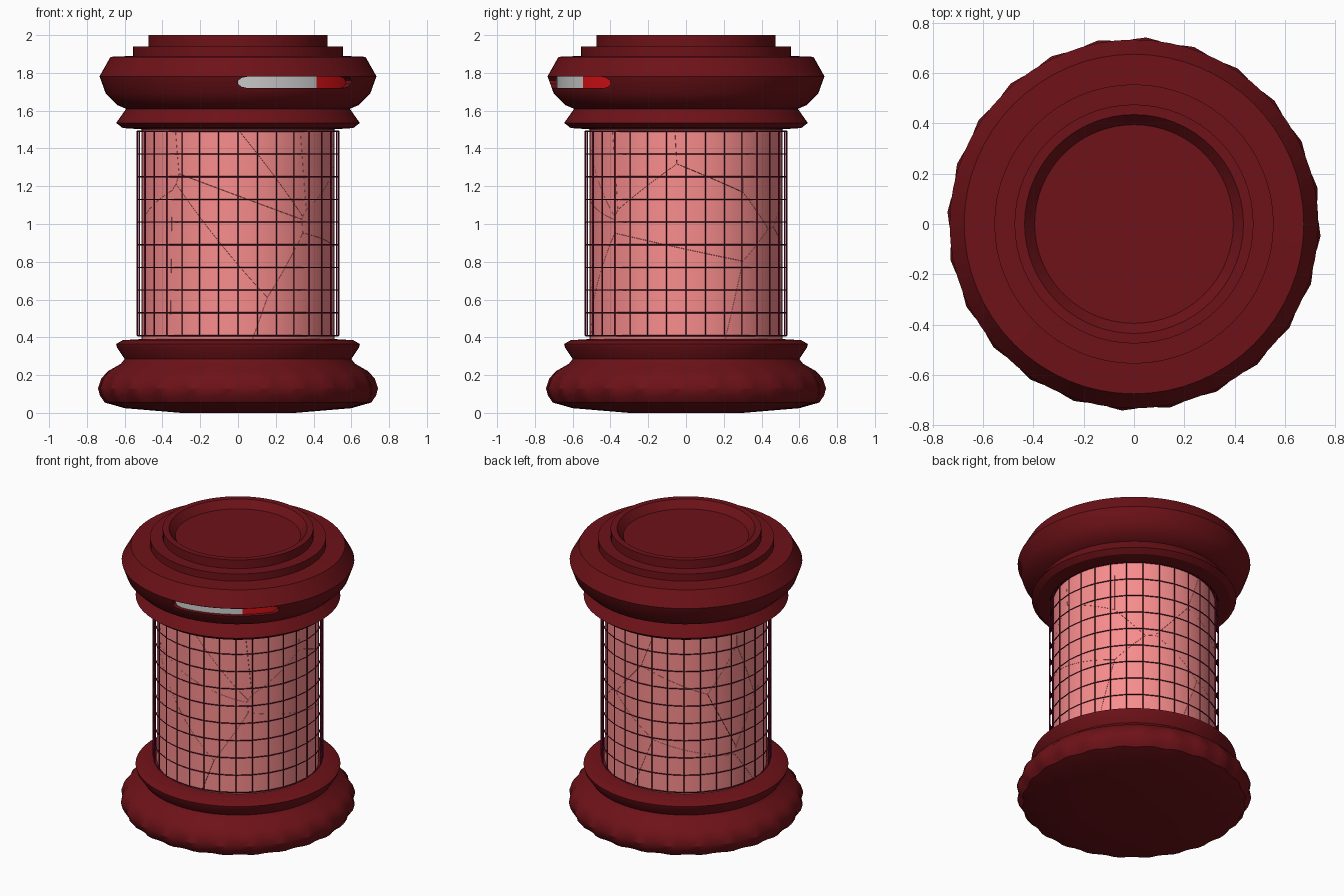
import bpy, bmesh, math, random
from mathutils import Vector

if "Cube" in bpy.data.objects:
    bpy.data.objects.remove(bpy.data.objects["Cube"])


def material(name, rgb):
    m = bpy.data.materials.new(name)
    m.diffuse_color = (*rgb, 1)
    m.use_nodes = True
    m.node_tree.nodes["Principled BSDF"].inputs["Base Color"].default_value = m.diffuse_color
    return m


DARK = material("dark_red", (0.155, 0.006, 0.009))
GLASS = material("pink_glass", (0.95, 0.265, 0.265))
WIRE = material("wire_purple", (0.16, 0.006, 0.03))
RED = material("bright_red", (0.65, 0.005, 0.007))
GREY = material("light_grey", (0.55, 0.55, 0.55))


def make(name, bm, mat):
    me = bpy.data.meshes.new(name)
    bmesh.ops.recalc_face_normals(bm, faces=bm.faces)
    bm.to_mesh(me)
    bm.free()
    ob = bpy.data.objects.new(name, me)
    bpy.context.collection.objects.link(ob)
    me.materials.append(mat)
    return ob


def activate(ob):
    bpy.ops.object.select_all(action='DESELECT')
    ob.select_set(True)
    bpy.context.view_layer.objects.active = ob


def smooth(ob, angle=30):
    activate(ob)
    bpy.ops.object.shade_smooth_by_angle(angle=math.radians(angle))


def lathe(name, profile, n, mat, lobe=None, caps=True):
    """Turn (radius, z) points round z; lobe(z) gives the scallop depth."""
    bm = bmesh.new()
    rings = []
    for r, z in profile:
        ring = []
        for i in range(n):
            a = math.tau * i / n
            rr = r + (lobe(z) * math.cos(24 * a + 12 * z) if lobe else 0)
            ring.append(bm.verts.new((rr * math.cos(a), rr * math.sin(a), z)))
        rings.append(ring)
    for lo, hi in zip(rings, rings[1:]):
        for i in range(n):
            j = (i + 1) % n
            bm.faces.new((lo[i], lo[j], hi[j], hi[i]))
    if caps:
        bm.faces.new(rings[0])
        bm.faces.new(rings[-1])
    return make(name, bm, mat)


def arc_block(name, a0, a1, r0, r1, z0, z1, tip0, tip1, mat):
    """Curved bar; tip0 / tip1 are the angles over which its ends taper."""
    bm = bmesh.new()
    angles = [a0, a0 + tip0 * 0.4, a0 + tip0] if tip0 else [a0]
    last = [a1 - tip1, a1 - tip1 * 0.4, a1] if tip1 else [a1]
    start, end = angles[-1], last[0]
    angles += [start + (end - start) * k / 8 for k in range(1, 8)] + last
    mid, half = (z0 + z1) / 2, (z1 - z0) / 2
    rows = []
    for k, deg in enumerate(angles):
        h = half
        if tip0 and k < 2:
            h *= (0.3, 0.8)[k]
        if tip1 and k > len(angles) - 3:
            h *= (0.3, 0.8)[len(angles) - 1 - k]
        c, s = math.cos(math.radians(deg)), math.sin(math.radians(deg))
        rows.append([bm.verts.new((r * c, r * s, mid + dz)) for r, dz in
                     ((r0, -h), (r1, -h), (r1, h), (r0, h))])
    for p, q in zip(rows, rows[1:]):
        for i in range(4):
            j = (i + 1) % 4
            bm.faces.new((p[i], p[j], q[j], q[i]))
    bm.faces.new(rows[0])
    bm.faces.new(rows[-1])
    return make(name, bm, mat)


# Base with softly scalloped bulge
base = lathe("base", [(0.3, 0.0), (0.6, 0.025), (0.7, 0.055), (0.725, 0.09),
                      (0.735, 0.13), (0.72, 0.18), (0.69, 0.22), (0.62, 0.26),
                      (0.6, 0.285), (0.64, 0.345), (0.645, 0.365),
                      (0.61, 0.385), (0.49, 0.392)], 96, DARK,
             lobe=lambda z: 0.008 if 0.04 < z < 0.2 else 0)
smooth(base)

# Stepped cap with a shallow dish on top
cap = lathe("cap", [(0.49, 1.5), (0.61, 1.508), (0.645, 1.535), (0.592, 1.61),
                    (0.64, 1.63), (0.7, 1.69), (0.733, 1.782), (0.675, 1.885),
                    (0.555, 1.89), (0.555, 1.94), (0.475, 1.94), (0.475, 2.0),
                    (0.435, 2.0), (0.395, 1.95)], 64, DARK)

# Slot cut into the cap front
slot = arc_block("slot_cutter", -90, -33.8, 0.675, 0.85, 1.72, 1.78, 4, 4, DARK)
slot.hide_render = True
cut = cap.modifiers.new("slot", 'BOOLEAN')
cut.object = slot
cut.solver = 'EXACT'
activate(cap)
bpy.ops.object.modifier_apply(modifier=cut.name)
bpy.data.objects.remove(slot)
smooth(cap)

# Level bars inside the slot
smooth(arc_block("grey_level_bar", -90, -52.6, 0.65, 0.685, 1.72, 1.78, 4, 0, GREY))
smooth(arc_block("red_level_bar", -52.6, -33.8, 0.65, 0.685, 1.72, 1.78, 0, 4, RED))

# Cracked glass body: cylinder split into shards around seeded points
random.seed(5)
seeds = []
for k in range(16):
    a = k * 2.4
    seeds.append(Vector((0.42 * math.cos(a), 0.42 * math.sin(a),
                         0.4 + 1.1 * random.random())))
glass = bmesh.new()
for p in seeds:
    shard = bmesh.new()
    bmesh.ops.create_cone(shard, cap_ends=True, segments=64, radius1=0.51,
                          radius2=0.51, depth=1.13)
    bmesh.ops.translate(shard, verts=shard.verts, vec=(0, 0, 0.945))
    for q in seeds:
        if q is p or not shard.verts:
            continue
        d = (q - p).normalized()
        res = bmesh.ops.bisect_plane(
            shard, geom=shard.verts[:] + shard.edges[:] + shard.faces[:],
            dist=1e-6, plane_co=(p + q) / 2 - d * 0.0006, plane_no=d, clear_outer=True)
        rim = [e for e in res["geom_cut"]
               if isinstance(e, bmesh.types.BMEdge) and e.is_boundary]
        if rim:
            bmesh.ops.edgeloop_fill(shard, edges=rim)
    bmesh.ops.recalc_face_normals(shard, faces=shard.faces)
    tmp = bpy.data.meshes.new("shard")
    shard.to_mesh(tmp)
    shard.free()
    glass.from_mesh(tmp)
    bpy.data.meshes.remove(tmp)
smooth(make("cracked_glass", glass, GLASS))

# Wire cage around the glass
cage = lathe("wire_cage", [(0.533, 0.41 + 0.12 * k) for k in range(10)], 32, WIRE,
             caps=False)
wire = cage.modifiers.new("wires", 'WIREFRAME')
wire.thickness = 0.009
wire.use_boundary = True
wire.use_even_offset = False
